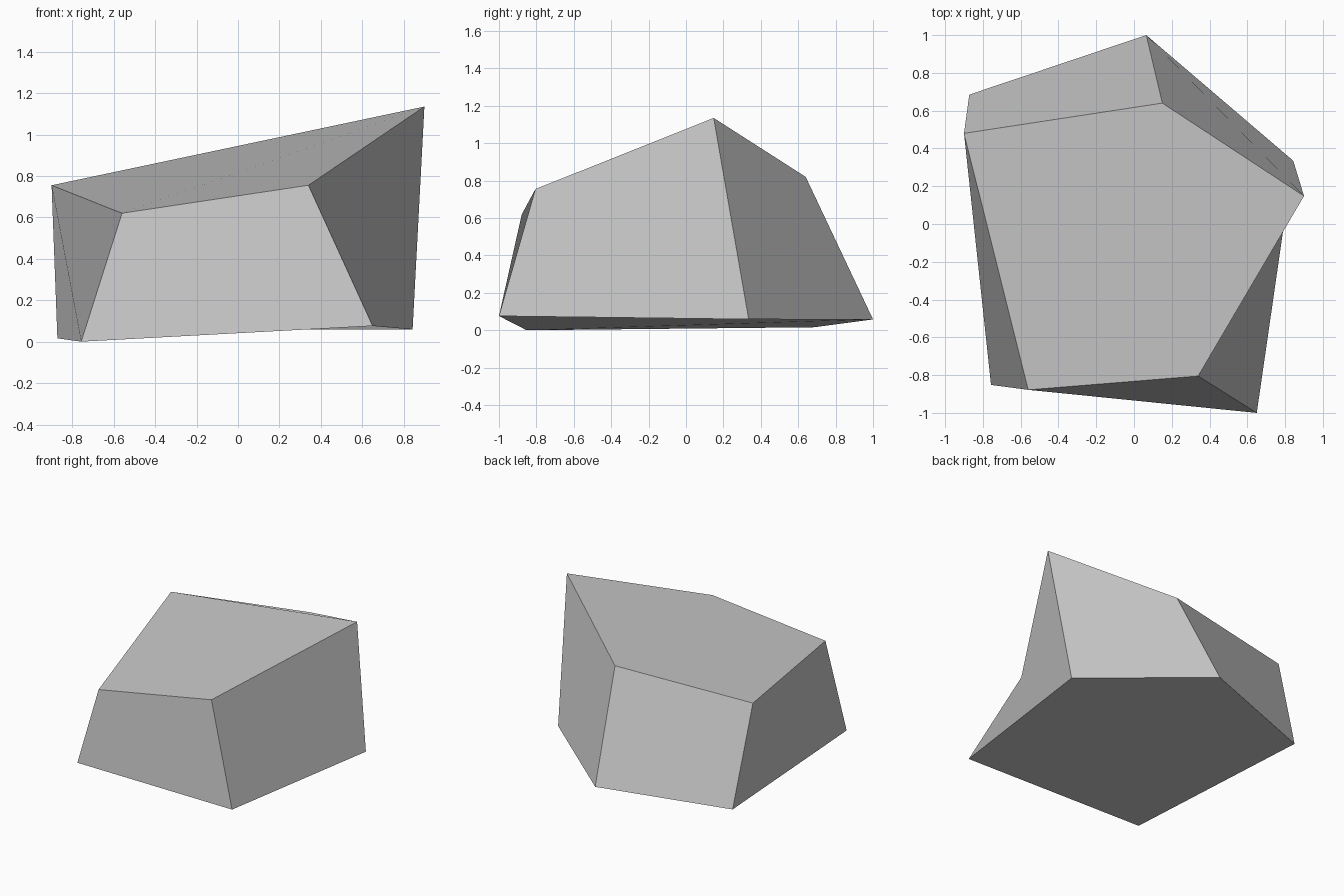
import bpy
import bmesh

default_cube = bpy.data.objects.get("Cube")
if default_cube:
    bpy.data.objects.remove(default_cube, do_unlink=True)


def make_material(name, color):
    mat = bpy.data.materials.new(name)
    mat.use_nodes = True
    mat.diffuse_color = color
    mat.node_tree.nodes["Principled BSDF"].inputs["Base Color"].default_value = color
    return mat


# Upper and lower five-sided outlines, counter-clockwise from above
upper = [(0.34, -0.805, 0.755), (0.90, 0.148, 1.135), (0.15, 0.64, 0.82),
         (-0.90, 0.48, 0.755), (-0.56, -0.878, 0.62)]
lower = [(0.65, -1.0, 0.076), (0.843, 0.335, 0.059), (0.065, 1.0, 0.058),
         (-0.872, 0.685, 0.016), (-0.757, -0.852, 0.0)]

bm = bmesh.new()
top = [bm.verts.new(p) for p in upper]
base = [bm.verts.new(p) for p in lower]

# Caps, ordered so the crown folds at its peak and the underside at its back corner
bm.faces.new(top)
bm.faces.new(base[3::-1] + base[4:])

# Faceted sides joining the two outlines
for i in range(len(top)):
    j = (i + 1) % len(top)
    bm.faces.new((top[i], base[i], base[j], top[j]))

mesh = bpy.data.meshes.new("rock")
bm.to_mesh(mesh)
bm.free()

rock = bpy.data.objects.new("rock", mesh)
bpy.context.collection.objects.link(rock)
mesh.materials.append(make_material("stone grey", (0.58, 0.58, 0.58, 1.0)))
